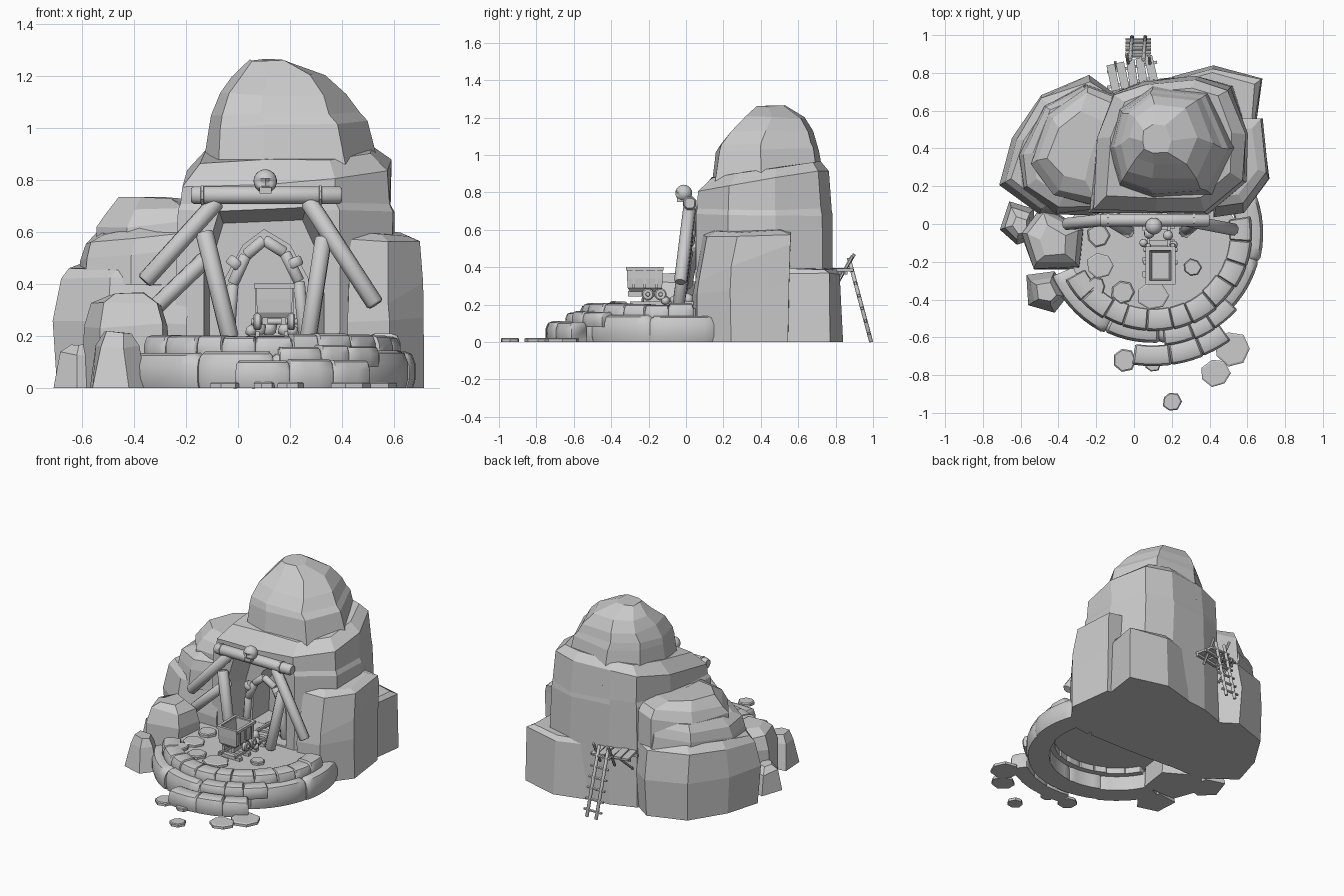
import bpy, bmesh, math, random
from mathutils import Vector, Matrix

if "Cube" in bpy.data.objects:
    bpy.data.objects.remove(bpy.data.objects["Cube"])

random.seed(4)
stone = bpy.data.materials.new("plain grey")
stone.diffuse_color = (0.6, 0.6, 0.6, 1)
stone.use_nodes = True
stone.node_tree.nodes["Principled BSDF"].inputs["Base Color"].default_value = stone.diffuse_color


def finish(bm, name, smooth=None):
    bmesh.ops.recalc_face_normals(bm, faces=bm.faces[:])
    me = bpy.data.meshes.new(name)
    bm.to_mesh(me)
    bm.free()
    me.materials.append(stone)
    ob = bpy.data.objects.new(name, me)
    bpy.context.collection.objects.link(ob)
    if smooth:
        bpy.ops.object.select_all(action='DESELECT')
        ob.select_set(True)
        bpy.context.view_layer.objects.active = ob
        bpy.ops.object.shade_smooth_by_angle(angle=math.radians(smooth))
    return ob


def loft(bm, rings):
    """Skin closed rings of equal length and cap both ends."""
    vs = [[bm.verts.new(p) for p in r] for r in rings]
    n = len(vs[0])
    for a, b in zip(vs, vs[1:]):
        for i in range(n):
            bm.faces.new((a[i], a[(i + 1) % n], b[(i + 1) % n], b[i]))
    bm.faces.new(vs[0][::-1])
    bm.faces.new(vs[-1])


def rock(name, poly, layers, jitter=0.01, smooth=None):
    """Footprint polygon plus layers of (z, scale, dx, dy, tilt x, tilt y)."""
    mx = sum(p[0] for p in poly) / len(poly)
    my = sum(p[1] for p in poly) / len(poly)
    rings = []
    for lay in layers:
        z, s, dx, dy, tx, ty = (list(lay) + [0] * 6)[:6]
        ring = []
        for x, y in poly:
            u, v = (x - mx) * s, (y - my) * s
            j = [random.uniform(-jitter, jitter) if z > 0 else 0 for _ in range(3)]
            ring.append((mx + u + dx + j[0], my + v + dy + j[1], z + tx * u + ty * v + j[2]))
        rings.append(ring)
    bm = bmesh.new()
    loft(bm, rings)
    return finish(bm, name, smooth)


def log(bm, a, b, r, sides=8):
    """Round timber between two points, with worn ends."""
    a, b = Vector(a), Vector(b)
    q = (b - a).to_track_quat('Z', 'Y')
    ln = (b - a).length
    c = min(0.25 * r, 0.2 * ln)
    rings = []
    for h, rr in ((0, r * .8), (c, r), (ln - c, r), (ln, r * .8)):
        rings.append([a + q @ Vector((rr * math.cos(t), rr * math.sin(t), h))
                      for t in (2 * math.pi * (i + .5) / sides for i in range(sides))])
    loft(bm, rings)


def logs(name, items, sides=8):
    bm = bmesh.new()
    for it in items:
        log(bm, *it, sides=sides)
    return finish(bm, name, 40)


def box(bm, c, size, rot=0):
    m = Matrix.Translation(c) @ Matrix.Rotation(rot, 4, 'Z') @ Matrix.Diagonal((*size, 1))
    return bmesh.ops.create_cube(bm, size=1, matrix=m)['verts']


# --- cliffs: tower, cap and shoulders ---
tower = rock("rock_tower",
             [(-.24, .06), (.1, .045), (.39, .045), (.6, .22), (.61, .48), (.52, .73), (.33, .79),
              (.05, .76), (-.12, .7), (-.22, .45)],
             [(0, 1.0), (.4, .99), (.68, .98), (.71, .955), (.855, .94, 0, 0, .05, .17),
              (.92, .78, 0, .01, .03, .14)], .006)
rock("rock_cap",
     [(-.14, .4), (-.08, .19), (.1, .13), (.42, .14), (.55, .4), (.42, .71), (.1, .75), (-.08, .62)],
     [(.8, 1.0), (1.02, .88, -.01, 0, .02, .04), (1.06, .83, -.02, 0, .02, .04),
      (1.13, .71, -.02, .025), (1.2, .52, -.025, .045), (1.26, .23, -.05, .03)], .007)
rock("left_lower_cliff",
     [(-.24, .78), (-.5, .69), (-.65, .45), (-.72, .21), (-.5, .05), (-.2, .05), (-.2, .3), (-.05, .65)],
     [(0, .96, .01), (.25, 1.0), (.43, .94, .01, 0, -.02, .05), (.47, .84, .02, 0, -.02, .05)])
rock("left_middle_cliff",
     [(-.26, .74), (-.48, .63), (-.61, .36), (-.59, .18), (-.42, .06), (-.2, .07), (-.2, .3), (-.06, .65)],
     [(.4, 1.0), (.52, .99, 0, 0, .1), (.58, .93, .01, 0, .12), (.62, .8, .02, .02, .1)])
rock("left_upper_cliff",
     [(-.25, .73), (-.45, .58), (-.54, .32), (-.42, .15), (-.2, .1), (-.18, .3), (-.05, .65)],
     [(.4, 1.04), (.64, 1, 0, 0, .12), (.69, .9, .01, 0, .1), (.725, .6, -.01)])
rock("right_front_cliff",
     [(.42, .035), (.58, .055), (.72, .24), (.68, .55), (.42, .56)],
     [(0, .98), (.28, 1.0, 0, 0, 0, .1), (.42, .99, 0, .005, 0, .4), (.575, .9, 0, .035, -.08, .05),
      (.6, .7, -.02, .03, -.08, .05)], .006)
rock("right_back_cliff",
     [(.3, .5), (.64, .48), (.68, .77), (.42, .84), (.2, .78)],
     [(0, 1.0), (.36, .97, 0, -.01), (.385, .85, 0, -.02)])

# --- cave mouth and tunnel cut from the tower ---
mouth = [(-.14, .19), (-.14, .5), (-.08, .7), (.27, .715), (.34, .56), (.34, .19)]
tunnel = [(-.06, .191), (-.05, .42), (.02, .55), (.1, .61), (.2, .55), (.27, .42), (.28, .191)]
for prof, y0, y1, k in ((mouth, -.02, .24, .87), (tunnel, .1, .42, 1)):
    bm = bmesh.new()
    loft(bm, [[(.1 + (x - .1) * s, y, .19 + (z - .19) * s) for x, z in prof] for y, s in ((y0, 1), (y1, k))])
    cutter = finish(bm, "cave_cutter")
    cutter.hide_render = True
    mod = tower.modifiers.new("cave", 'BOOLEAN')
    mod.operation, mod.solver, mod.object = 'DIFFERENCE', 'EXACT', cutter
    bpy.context.view_layer.objects.active = tower
    bpy.ops.object.modifier_apply(modifier=mod.name)
    bpy.data.objects.remove(cutter)

# --- boulders at the front left ---
rock("large_boulder", [(-.6, -.05), (-.48, .1), (-.26, -.03), (-.29, -.24), (-.53, -.24)],
     [(0, 1.0), (.24, .97), (.32, .8), (.365, .45)])
rock("small_boulder", [(-.57, -.27), (-.42, -.25), (-.35, -.38), (-.42, -.47), (-.56, -.43)],
     [(0, 1.0), (.16, .72), (.21, .45)])
rock("side_boulder", [(-.71, -.03), (-.66, .12), (-.53, .08), (-.53, -.08), (-.62, -.11)],
     [(0, 1.0), (.13, .78), (.17, .4)])

# --- terrace of curved stones ---
CX, CY = .1, -.05


def arc_stones(name, r0, r1, z0, z1, a0, a1, n):
    bm = bmesh.new()
    prof = [(0, 0), (.93, 0), (1, .25), (1, .65), (.9, .93), (.72, 1), (.2, 1), (.05, .92), (0, .7)]
    edges = [a0 + (a1 - a0) * (i + (random.uniform(-.15, .15) if 0 < i < n else 0)) / n for i in range(n + 1)]
    for s, e in zip(edges, edges[1:]):
        dr, dz = random.uniform(-.007, .007), random.uniform(-.008, .006)
        steps = max(3, round((e - s) / 6))
        stations = [(0, .9)] + [(.05 + .9 * k / steps, 1) for k in range(steps + 1)] + [(1, .9)]
        rings = []
        for t, k in stations:
            a = math.radians(s + (e - s) * t)
            ring = []
            for u, v in prof:
                r = (r0 + r1) / 2 + (u - .5) * (r1 - r0) * k + dr
                ring.append((CX + r * math.cos(a), CY + r * math.sin(a), z0 + v * k * (z1 - z0 + dz)))
            rings.append(ring)
        loft(bm, rings)
    return finish(bm, name, 45)


arc_stones("terrace_lower_stones", .44, .585, 0, .138, 203, 382, 5)
arc_stones("terrace_upper_stones", .4, .52, .1, .205, 208, 370, 11)
arc_stones("step_stones", .59, .7, 0, .107, 261, 306, 3)
arc_stones("middle_step_stones", .5, .6, .08, .165, 276, 318, 3)
rock("terrace_floor", [(CX + .46 * math.cos(t), CY + .46 * math.sin(t) * (1 if math.sin(t) < 0 else .5))
                       for t in (math.pi * i / 14 for i in range(28))], [(.14, 1), (.18, 1)], 0)


def flat_stone(x, y, r, z0, z1):
    poly = [(x + r * random.uniform(.9, 1.1) * math.cos(a), y + r * random.uniform(.9, 1.1) * math.sin(a))
            for a in (2 * math.pi * i / 7 for i in range(7))]
    rock("paving_stone", poly, [(z0, 1), (z1 - .005, 1), (z1, .88)], 0)


for x, y, r in ((.2, -.94, .05), (.43, -.79, .075), (.52, -.66, .095), (-.05, -.72, .065), (.1, -.74, .045)):
    flat_stone(x, y, r, 0, .022)
for x, y, r in ((.31, -.23, .047), (.1, -.38, .08), (-.06, -.36, .06), (-.18, -.22, .07), (-.19, -.06, .06),
                (-.2, -.33, .05)):
    flat_stone(x, y, r, .17, .2)

# --- timber entrance frame ---
logs("lintel_beam", [((-.18, .02, .742), (.4, .02, .742), .036),
                     ((-.145, .02, .742), (-.13, .02, .742), .04), ((.31, .02, .742), (.325, .02, .742), .04)])
logs("entrance_posts", [((-.03, -.04, .19), (-.13, .02, .6), .035), ((.27, -.04, .19), (.33, .01, .58), .034)])
logs("entrance_braces", [((-.36, 0, .41), (-.08, .03, .72), .035), ((-.33, .0, .3), (-.1, .04, .52), .034),
                         ((.53, -.03, .32), (.27, .02, .72), .035)])
arch = [(-.035, .19), (-.02, .4), (.03, .51), (.1, .57), (.18, .52), (.235, .41), (.255, .19)]
logs("tunnel_arch", [((a, .14, b), (c, .14, d), .024) for (a, b), (c, d) in zip(arch, arch[1:])] +
     [((-.025, .14, .465), (0, .14, .495), .034), ((.21, .14, .5), (.225, .14, .465), .034)])

# --- skull ornament above the entrance ---
bm = bmesh.new()
bmesh.ops.create_uvsphere(bm, u_segments=20, v_segments=14, radius=.045)
for v in bm.verts:
    for sx in (-.018, .018):
        d = (v.co - Vector((sx, -.041, -.004))).length
        if d < .014:
            v.co.y += .018 * (1 - d / .014) + .004
box(bm, (0, -.014, -.036), (.046, .046, .022))
bmesh.ops.translate(bm, verts=bm.verts[:], vec=(.105, -.012, .796))
finish(bm, "skull", 40)

# --- mine cart ---
X, Y = .14, -.22
bm = bmesh.new()
tub = [(.045, .08, .27), (.065, .092, .29), (.07, .095, .34), (.07, .095, .395), (.057, .08, .395), (.045, .07, .3)]
loft(bm, [[(X + i * a, Y + j * b, z) for i, j in ((-1, -1), (1, -1), (1, 1), (-1, 1))] for a, b, z in tub])
for i in (-1, 1):
    box(bm, (X + i * .07, Y, .392), (.018, .2, .018))
    box(bm, (X, Y + i * .092, .392), (.15, .018, .018))
    box(bm, (X + i * .035, Y, .258), (.02, .18, .028))
    for j in (-.6, 0, .6):
        box(bm, (X + i * .07, Y + j * .1, .34), (.01, .014, .1))
finish(bm, "cart_tub")
logs("cart_wheels", [((X + i * .05, -.17 + j * .034, .255), (X + i * .08, -.17 + j * .034, .255), .033)
                     for i in (-1, 1) for j in (-1, 1)] +
     [((X - .09, -.17 + j * .034, .255), (X + .09, -.17 + j * .034, .255), .012) for j in (-1, 1)], 12)

# --- rails, sleepers and ore ---
bm = bmesh.new()
for i in (-1, 1):
    box(bm, (X - .01 + i * .055, .03, .208), (.014, .66, .018))
for k in range(8):
    box(bm, (X - .01, -.27 + k * .085, .193), (.17, .03, .022), random.uniform(-.1, .1))
finish(bm, "track")
for x, y, r in ((.08, -.05, .032), (.18, -.06, .03), (.05, -.1, .025), (.21, -.11, .025), (.12, .01, .035)):
    bm = bmesh.new()
    bmesh.ops.create_icosphere(bm, subdivisions=1, radius=r, matrix=Matrix.Translation((x, y, .2 + r * .8)))
    finish(bm, "ore_lump", 60)

# --- back platform and ladder ---
bm = bmesh.new()
for k in range(5):
    box(bm, (-.11 + k * .05, .775 + k * .012, .385 + .004 * (k % 2)), (.044, .14, .014), .2 + random.uniform(-.06, .06))
for y in (.75, .83):
    box(bm, (-.01, y, .37), (.27, .016, .016), .2)
finish(bm, "platform_planks")
logs("ladder_rails", [((x, .99, 0), (x - .01, .87, .45), .011) for x in (-.01, .06)])
logs("ladder_rungs", [((-.045, .99 - .12 * t, .45 * t), (.09, .99 - .12 * t, .45 * t), .009)
                      for t in (.1, .25, .4, .55, .7, .85)], 6)
logs("platform_stakes", [((-.02, .8, .3), (-.04, .9, .47), .009), ((.09, .8, .3), (.08, .89, .46), .009),
                         ((-.1, .72, .27), (-.1, .86, .39), .008)], 6)
